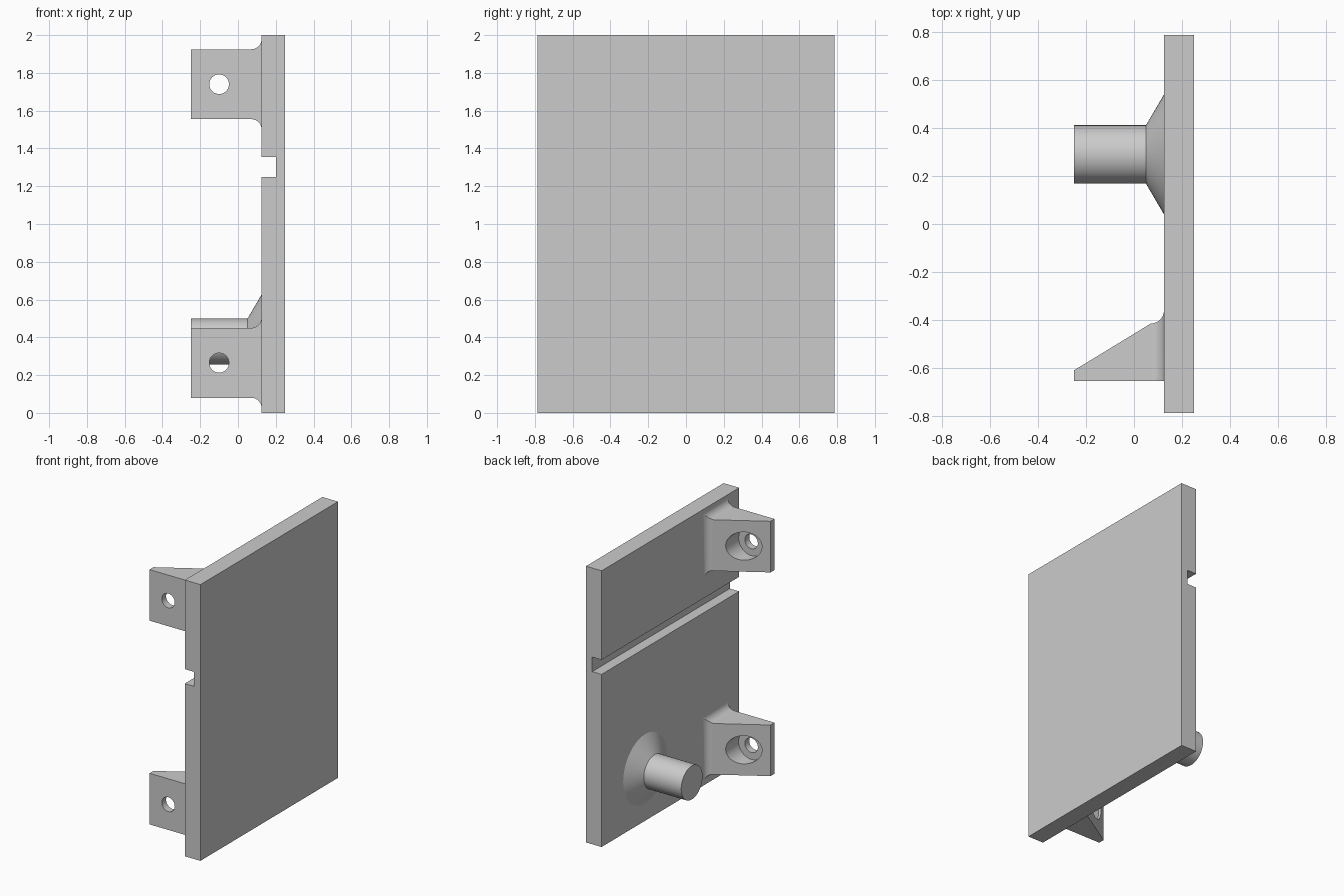
import bpy, bmesh, math
from mathutils import Vector

if "Cube" in bpy.data.objects:
    bpy.data.objects.remove(bpy.data.objects["Cube"])

grey = bpy.data.materials.new("plain grey")
grey.use_nodes = True
COLOUR = (0.6, 0.6, 0.6, 1)
grey.diffuse_color = COLOUR
grey.node_tree.nodes["Principled BSDF"].inputs["Base Color"].default_value = COLOUR

FACE = 0.125      # back surface of the panel
TIP = -0.25       # far end of brackets and peg
HALF_Y = 0.787


def loft(name, rings):
    """Skin a list of equal-length point rings and cap both ends."""
    bm = bmesh.new()
    loops = [[bm.verts.new(p) for p in ring] for ring in rings]
    n = len(loops[0])
    for a, b in zip(loops, loops[1:]):
        for i in range(n):
            j = (i + 1) % n
            bm.faces.new((a[i], a[j], b[j], b[i]))
    bm.faces.new(loops[0])
    bm.faces.new(loops[-1])
    bmesh.ops.recalc_face_normals(bm, faces=bm.faces)
    mesh = bpy.data.meshes.new(name)
    bm.to_mesh(mesh)
    bm.free()
    mesh.materials.append(grey)
    obj = bpy.data.objects.new(name, mesh)
    bpy.context.collection.objects.link(obj)
    return obj


def smooth(obj):
    bpy.ops.object.select_all(action='DESELECT')
    obj.select_set(True)
    bpy.context.view_layer.objects.active = obj
    bpy.ops.object.shade_smooth_by_angle(angle=math.radians(25))


def turned(name, profile, centre, axis, sides=64):
    """Round solid from (distance, radius) pairs along the x or y axis."""
    rings = []
    for dist, rad in profile:
        ring = []
        for i in range(sides):
            t = math.tau * i / sides
            u, v = rad * math.cos(t), rad * math.sin(t)
            ring.append(Vector(centre) + (Vector((dist, u, v)) if axis == 'x'
                                          else Vector((u, dist, v))))
        rings.append(ring)
    return loft(name, rings)


# Panel with a groove running across its back
outline = [(0.25, 0), (0.25, 2), (FACE, 2), (FACE, 1.355), (0.2, 1.355),
           (0.2, 1.25), (FACE, 1.25), (FACE, 0)]
loft("panel", [[(x, y, z) for x, z in outline] for y in (-HALF_Y, HALF_Y)])

# Peg with a conical foot
peg = turned("peg", [(TIP, 0.122), (0.05, 0.122), (FACE, 0.25), (0.13, 0.25)],
             (0, 0.29, 0.377), 'x')
smooth(peg)


def bracket(name, z0):
    """Wedge lug with a flared root and a counterbored screw hole."""
    height, front, root, flare = 0.37, -0.655, 0.07, 0.055
    stations = [(TIP, -0.61, 0), (root, -0.415, 0)]
    for i in range(1, 11):
        t = math.pi / 2 * i / 10
        d = flare * (1 - math.cos(t))
        stations.append((root + flare * math.sin(t), -0.415 + d, d))
    stations.append((0.13,) + stations[-1][1:])
    lug = loft(name, [[(x, front, z0 - d), (x, y, z0 - d),
                       (x, y, z0 + height + d), (x, front, z0 + height + d)]
                      for x, y, d in stations])
    cutter = turned("hole_cutter", [(-0.8, 0.052), (-0.605, 0.052),
                                    (-0.605, 0.102), (-0.3, 0.102)],
                    (-0.1, 0, z0 + height / 2), 'y', 48)
    cutter.hide_render = True
    cut = lug.modifiers.new("screw hole", 'BOOLEAN')
    cut.operation = 'DIFFERENCE'
    cut.solver = 'EXACT'
    cut.object = cutter
    bpy.context.view_layer.update()
    graph = bpy.context.evaluated_depsgraph_get()
    lug.data = bpy.data.meshes.new_from_object(lug.evaluated_get(graph))
    lug.modifiers.clear()
    bpy.data.objects.remove(cutter)
    smooth(lug)


bracket("upper_bracket", 1.555)
bracket("lower_bracket", 0.08)
